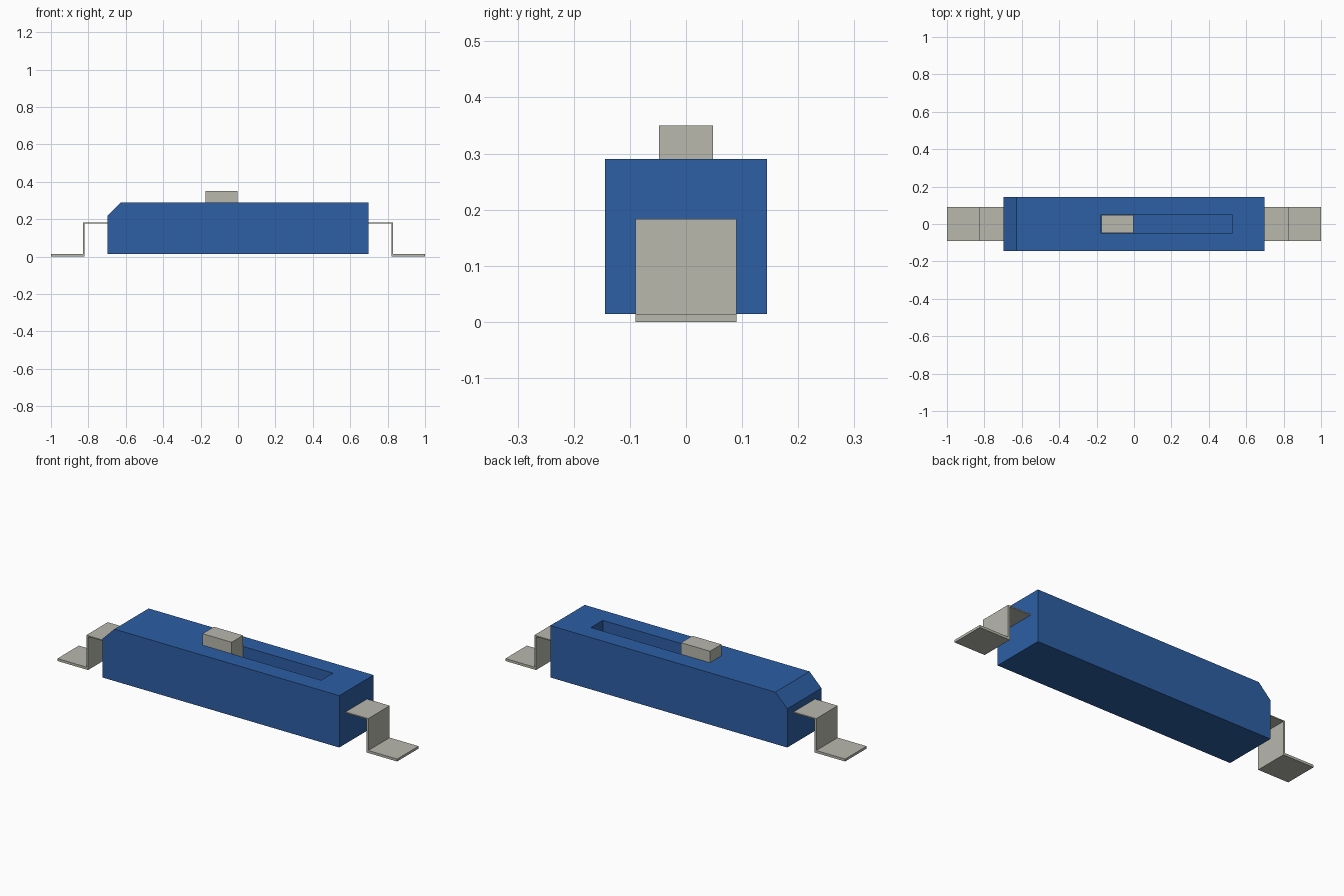
import bpy
import bmesh

cube = bpy.data.objects.get("Cube")
if cube:
    bpy.data.objects.remove(cube, do_unlink=True)


def material(name, rgb):
    mat = bpy.data.materials.new(name)
    mat.use_nodes = True
    colour = (*rgb, 1.0)
    mat.diffuse_color = colour
    mat.node_tree.nodes["Principled BSDF"].inputs["Base Color"].default_value = colour
    return mat


def prism(name, profile, half_depth, mat):
    """Extrude an x-z outline evenly to both sides of y = 0."""
    bm = bmesh.new()
    face = bm.faces.new([bm.verts.new((x, -half_depth, z)) for x, z in profile])
    out = bmesh.ops.extrude_face_region(bm, geom=[face])
    moved = [v for v in out["geom"] if isinstance(v, bmesh.types.BMVert)]
    bmesh.ops.translate(bm, verts=moved, vec=(0, 2 * half_depth, 0))
    bmesh.ops.recalc_face_normals(bm, faces=bm.faces[:])
    mesh = bpy.data.meshes.new(name)
    bm.to_mesh(mesh)
    bm.free()
    mesh.materials.append(mat)
    obj = bpy.data.objects.new(name, mesh)
    bpy.context.collection.objects.link(obj)
    return obj


def rectangle(x0, x1, z0, z1):
    return [(x0, z0), (x1, z0), (x1, z1), (x0, z1)]


blue = material("blue plastic", (0.026, 0.114, 0.376))
metal = material("pale grey metal", (0.479, 0.479, 0.423))

# Housing with one chamfered top edge
END, BASE, TOP, CHAMFER = 0.697, 0.014, 0.29, 0.07
housing = prism("housing", [(-END, BASE), (END, BASE), (END, TOP),
                            (CHAMFER - END, TOP), (-END, TOP - CHAMFER)], 0.144, blue)

# Slot cut into the top of the housing
SLOT_START, SLOT_FLOOR = -0.176, 0.16
cutter = prism("slot_cutter", rectangle(SLOT_START, 0.525, SLOT_FLOOR, 0.4), 0.05, blue)
cutter.hide_render = True
cut = housing.modifiers.new("slot", "BOOLEAN")
cut.operation = "DIFFERENCE"
cut.solver = "EXACT"
cut.object = cutter
bpy.context.view_layer.objects.active = housing
bpy.ops.object.modifier_apply(modifier=cut.name)
bpy.data.objects.remove(cutter, do_unlink=True)

# Sliding actuator standing in the slot
prism("slider", rectangle(SLOT_START + 0.001, -0.004, SLOT_FLOOR, 0.35), 0.048, metal)

# Bent terminal at each end: shelf, riser and foot
SHELF_TOP, SHELF_THICK, FOOT_THICK = 0.183, 0.006, 0.013
RISER_IN, RISER_OUT = 0.82, 0.83
outline = [(END - 0.01, SHELF_TOP), (RISER_OUT, SHELF_TOP), (RISER_OUT, FOOT_THICK),
           (1.0, FOOT_THICK), (1.0, 0.0), (RISER_IN, 0.0),
           (RISER_IN, SHELF_TOP - SHELF_THICK), (END - 0.01, SHELF_TOP - SHELF_THICK)]
for name, side in (("left_terminal", 1), ("right_terminal", -1)):
    prism(name, [(side * x, z) for x, z in outline], 0.09, metal)
